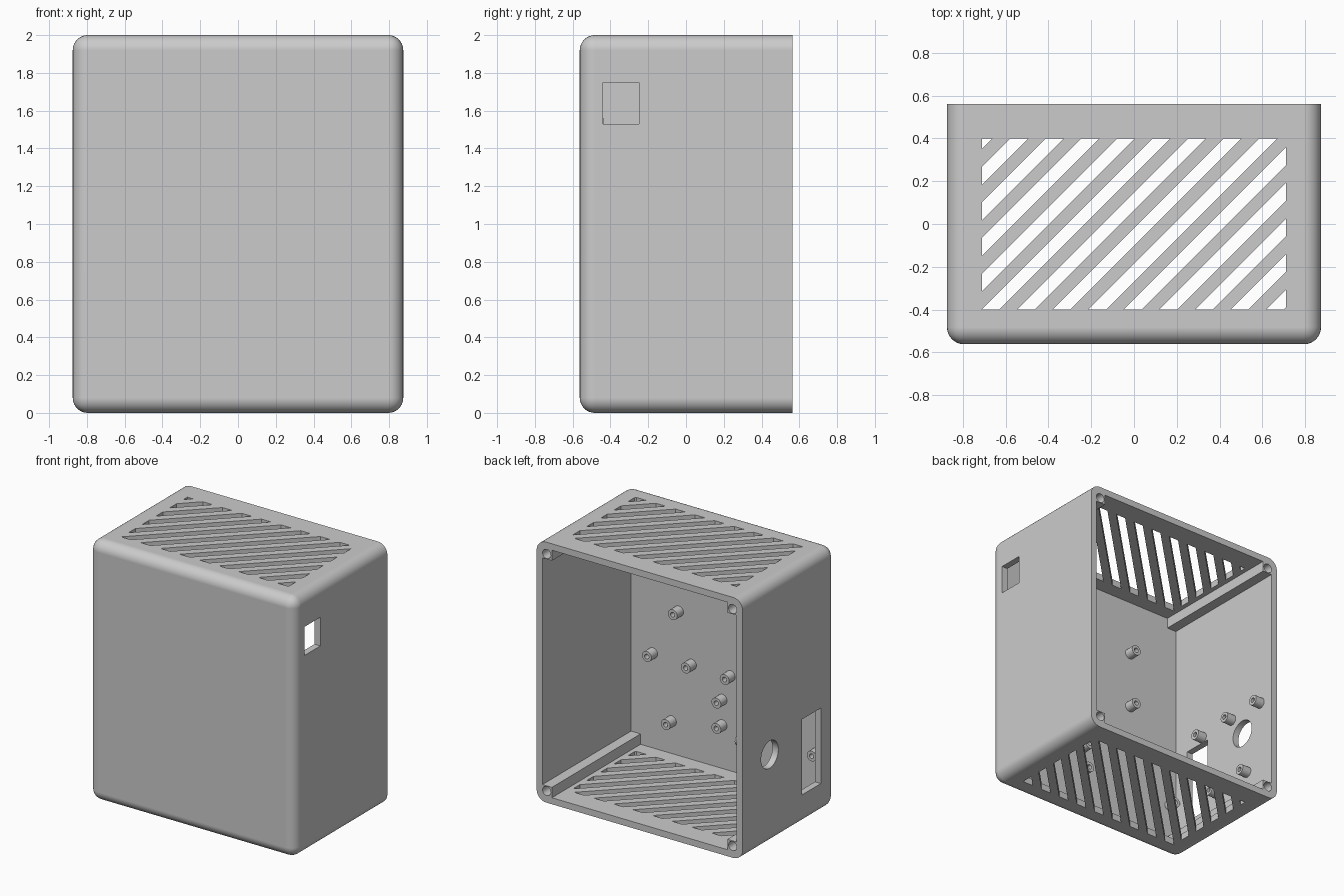
import bpy, bmesh, math
from mathutils import Vector, Matrix

cube = bpy.data.objects.get("Cube")
if cube:
    bpy.data.objects.remove(cube, do_unlink=True)

W, D, H = 0.875, 0.5625, 2.0      # half width, half depth, height
T = 0.05                          # wall thickness
R = 0.08                          # edge rounding
POST = 0.13                       # inner edge of the corner posts

gray = bpy.data.materials.new("light_gray_plastic")
gray.use_nodes = True
COLOUR = (0.6, 0.6, 0.6, 1)
gray.diffuse_color = COLOUR
gray.node_tree.nodes["Principled BSDF"].inputs["Base Color"].default_value = COLOUR


def finish(bm, name):
    bmesh.ops.recalc_face_normals(bm, faces=bm.faces[:])
    mesh = bpy.data.meshes.new(name)
    bm.to_mesh(mesh)
    bm.free()
    mesh.materials.append(gray)
    obj = bpy.data.objects.new(name, mesh)
    bpy.context.collection.objects.link(obj)
    return obj


def add_box(bm, lo, hi):
    lo, hi = Vector(lo), Vector(hi)
    m = Matrix.Translation((lo + hi) / 2) @ Matrix.Diagonal((*(hi - lo), 1))
    return bmesh.ops.create_cube(bm, size=1, matrix=m)


def add_cylinder(bm, centre, axis, radius, depth):
    turn = Vector((0, 0, 1)).rotation_difference(Vector(axis)).to_matrix().to_4x4()
    bmesh.ops.create_cone(bm, cap_ends=True, segments=32, radius1=radius, radius2=radius,
                          depth=depth, matrix=Matrix.Translation(centre) @ turn)


def activate(obj):
    bpy.ops.object.select_all(action='DESELECT')
    obj.select_set(True)
    bpy.context.view_layer.objects.active = obj


def cut(obj, cutter):
    cutter.hide_render = True
    mod = obj.modifiers.new("cut", 'BOOLEAN')
    mod.operation = 'DIFFERENCE'
    mod.solver = 'EXACT'
    mod.object = cutter
    activate(obj)
    bpy.ops.object.modifier_apply(modifier=mod.name)
    bpy.data.objects.remove(cutter, do_unlink=True)


# Outer body: every edge rounded except those of the open back
bm = bmesh.new()
add_box(bm, (-W, -D, 0), (W, D, H))
edges = [e for e in bm.edges if not all(v.co.y > 0 for v in e.verts)]
bmesh.ops.bevel(bm, geom=edges, offset=R, segments=8, profile=0.5, affect='EDGES')
bmesh.ops.delete(bm, geom=[], context='VERTS')
# Round off the back ends of the long edges if they are still square
case = finish(bm, "enclosure_case")

# Cavity: plus-shaped opening that leaves a square post in each corner
x1, x2 = W - T, W - POST
z1, z2 = H / 2 - T, H / 2 - POST
quarter = [(x1, z2), (x2, z2), (x2, z1)]
outline = quarter + [(-x, z) for x, z in reversed(quarter)]
outline += [(-x, -z) for x, z in outline]
bm = bmesh.new()
face = bm.faces.new([bm.verts.new((x, T - D, z + H / 2)) for x, z in outline])
ext = bmesh.ops.extrude_face_region(bm, geom=[face])
moved = [g for g in ext["geom"] if isinstance(g, bmesh.types.BMVert)]
bmesh.ops.translate(bm, verts=moved, vec=(0, 2 * D, 0))
cut(case, finish(bm, "cavity_cutter"))

# Diagonal vents through the top and bottom
PERIOD, SLOT, START = 0.1664, 0.083, -0.313
VX, VY = 0.71, 0.4
bm = bmesh.new()
bm.faces.new([bm.verts.new((x, y, -0.1)) for x, y in
              ((-VX, -VY), (VX, -VY), (VX, VY), (-VX, VY))])
for k in range(-5, 9):
    for c in (START + k * PERIOD, START + k * PERIOD + SLOT):
        bmesh.ops.bisect_plane(bm, geom=bm.verts[:] + bm.edges[:] + bm.faces[:],
                               plane_co=(c, 0, 0), plane_no=(1, -1, 0))


def is_bar(f):
    p = f.calc_center_bounds()
    mid = sum(((v.co.x - v.co.y) for v in f.verts)) / len(f.verts)
    return (mid - START) % PERIOD > SLOT


bmesh.ops.delete(bm, geom=[f for f in bm.faces if is_bar(f)], context='FACES')
ext = bmesh.ops.extrude_face_region(bm, geom=bm.faces[:])
moved = [g for g in ext["geom"] if isinstance(g, bmesh.types.BMVert)]
bmesh.ops.translate(bm, verts=moved, vec=(0, 0, H + 0.2))
cut(case, finish(bm, "vent_cutter"))

# Side openings: window on the left, round and tall openings on the right
bm = bmesh.new()
add_box(bm, (W - 0.1, -0.44, 1.53), (W + 0.1, -0.25, 1.75))
add_box(bm, (-W - 0.1, -0.386, 0.23), (-W + 0.1, -0.155, 0.81))
add_cylinder(bm, (-W, 0.234, 0.69), (1, 0, 0), 0.105, 0.2)
# Screw holes in the ends of the corner posts
for sx in (-1, 1):
    for z in (0.09, H - 0.09):
        add_cylinder(bm, (sx * (W - 0.085), D, z), (0, 1, 0), 0.035, 0.3)
cut(case, finish(bm, "opening_cutter"))

# Standoffs: turned sleeves with a blind hole
PROFILE = [(0.04, -0.01), (0.04, 0.075), (0.018, 0.075), (0.018, 0.01), (0, 0.01)]


def standoff(name, base, axis):
    bm = bmesh.new()
    verts = [bm.verts.new((r, 0, h)) for r, h in PROFILE]
    lines = [bm.edges.new(pair) for pair in zip(verts, verts[1:])]
    bmesh.ops.spin(bm, geom=verts + lines, cent=(0, 0, 0), axis=(0, 0, 1),
                   angle=math.tau, steps=20)
    bmesh.ops.remove_doubles(bm, verts=bm.verts[:], dist=0.0005)
    turn = Vector((0, 0, 1)).rotation_difference(Vector(axis)).to_matrix().to_4x4()
    bm.transform(Matrix.Translation(base) @ turn)
    return finish(bm, name)


FRONT = [(0.64, 0.78), (0.31, 0.78), (-0.02, 0.78), (0.48, 0.30), (0.42, 1.16),
         (0.05, 0.58), (0.05, 0.385), (-0.39, 1.52), (-0.39, 1.08), (-0.76, 0.39)]
SIDE = [(0.44, 0.85), (0.12, 0.85), (-0.21, 0.85), (0.29, 0.34), (-0.055, 0.32)]
parts = [case]
for i, (x, z) in enumerate(FRONT):
    parts.append(standoff(f"front_standoff_{i + 1}", (x, T - D, z), (0, 1, 0)))
for i, (y, z) in enumerate(SIDE):
    parts.append(standoff(f"side_standoff_{i + 1}", (T - W, y, z), (1, 0, 0)))

# Smooth roundings with crisp edges
for obj in parts:
    activate(obj)
    bpy.ops.object.shade_smooth_by_angle(angle=math.radians(30))
    mod = obj.modifiers.new("weighted_normals", 'WEIGHTED_NORMAL')
    mod.keep_sharp = True
